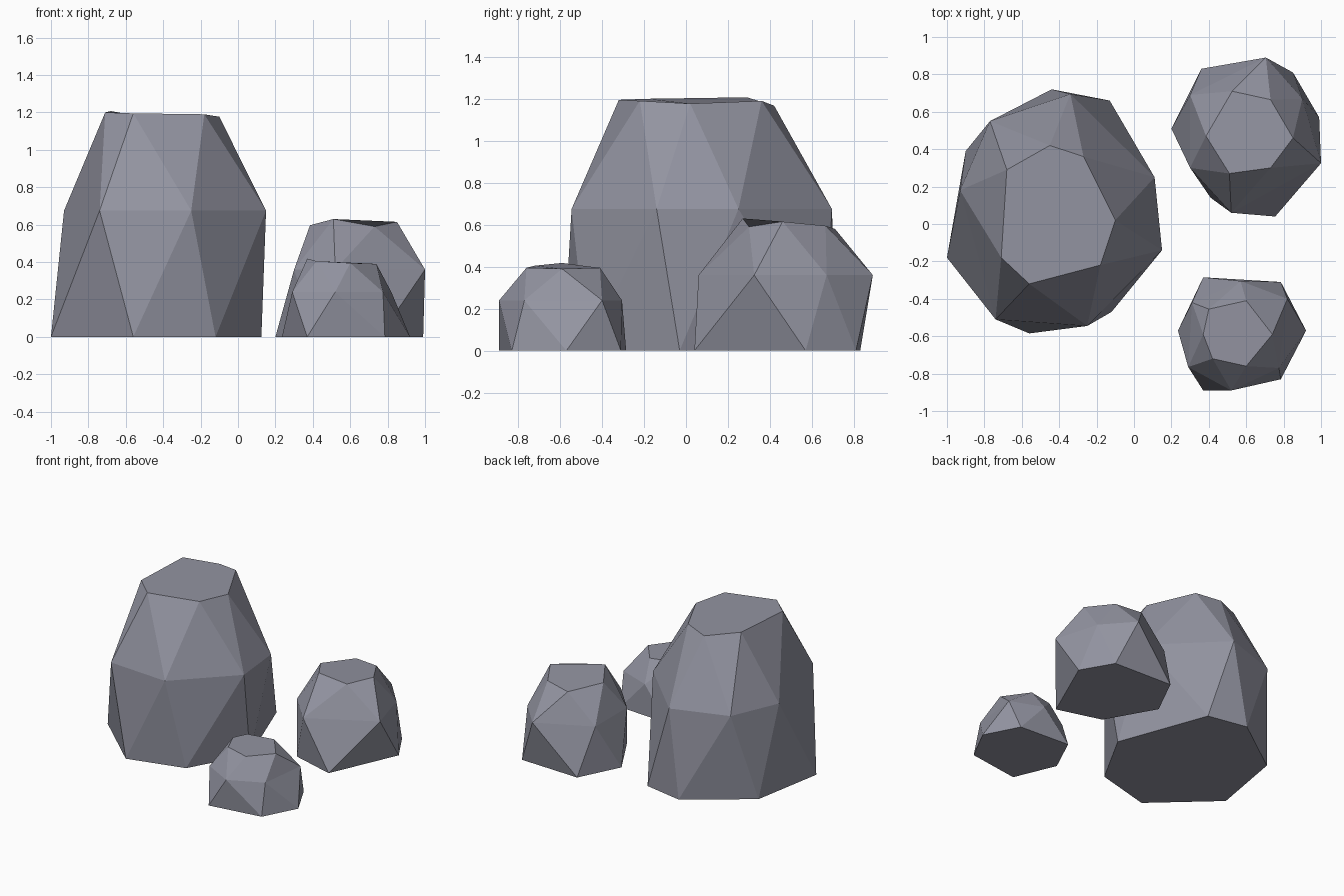
import bpy, bmesh

if "Cube" in bpy.data.objects:
    bpy.data.objects.remove(bpy.data.objects["Cube"])

# Stone material
stone = bpy.data.materials.new("grey stone")
stone.diffuse_color = (0.29, 0.295, 0.355, 1)
stone.use_nodes = True
stone.node_tree.nodes["Principled BSDF"].inputs["Base Color"].default_value = stone.diffuse_color


def make_rock(name, base, waist, waist_z, crown):
    """Three staggered rings, joined by triangle bands and capped."""
    bm = bmesh.new()
    rings = [
        [bm.verts.new((x, y, 0)) for x, y in base],
        [bm.verts.new((x, y, waist_z)) for x, y in waist],
        [bm.verts.new(p) for p in crown],
    ]
    n = len(base)
    for low, high in zip(rings, rings[1:]):
        for i in range(n):
            j = (i + 1) % n
            bm.faces.new((low[i], low[j], high[i]))
            bm.faces.new((high[i], low[j], high[j]))
    bm.faces.new(rings[0][::-1])
    bm.faces.new(rings[2])
    bmesh.ops.recalc_face_normals(bm, faces=bm.faces)
    mesh = bpy.data.meshes.new(name)
    bm.to_mesh(mesh)
    bm.free()
    mesh.materials.append(stone)
    bpy.context.collection.objects.link(bpy.data.objects.new(name, mesh))


# Tall boulder, seven-sided
make_rock(
    "large_rock",
    [(-.56, -.585), (-.12, -.47), (.125, -.03), (-.13, .66),
     (-.44, .72), (-.90, .39), (-1, -.18)],
    [(-.25, -.545), (.15, -.14), (.11, .25), (-.34, .695),
     (-.77, .55), (-.93, .18), (-.74, -.51)], .675,
    [(-.18, -.22, 1.19), (-.10, .02, 1.177), (-.27, .36, 1.19), (-.45, .42, 1.167),
     (-.68, .29, 1.207), (-.71, -.18, 1.2), (-.56, -.32, 1.195)])

# Medium rock at the back, six-sided
make_rock(
    "medium_rock",
    [(.41, .14), (.755, .04), (.99, .57), (.85, .81), (.36, .83), (.20, .51)],
    [(.52, .06), (1, .325), (.90, .67), (.705, .89), (.30, .69), (.30, .30)], .36,
    [(.73, .30, .59), (.85, .46, .615), (.73, .665, .595),
     (.525, .71, .58), (.385, .47, .597), (.51, .27, .63)])

# Small rock at the front, six-sided
make_rock(
    "small_rock",
    [(.37, -.89), (.785, -.83), (.92, -.57), (.785, -.31), (.37, -.285), (.235, -.57)],
    [(.52, -.89), (.775, -.77), (.82, -.40), (.57, -.305), (.31, -.42), (.29, -.765)], .24,
    [(.60, -.76, .395), (.74, -.59, .39), (.60, -.41, .395),
     (.40, -.455, .40), (.37, -.59, .418), (.42, -.72, .405)])
